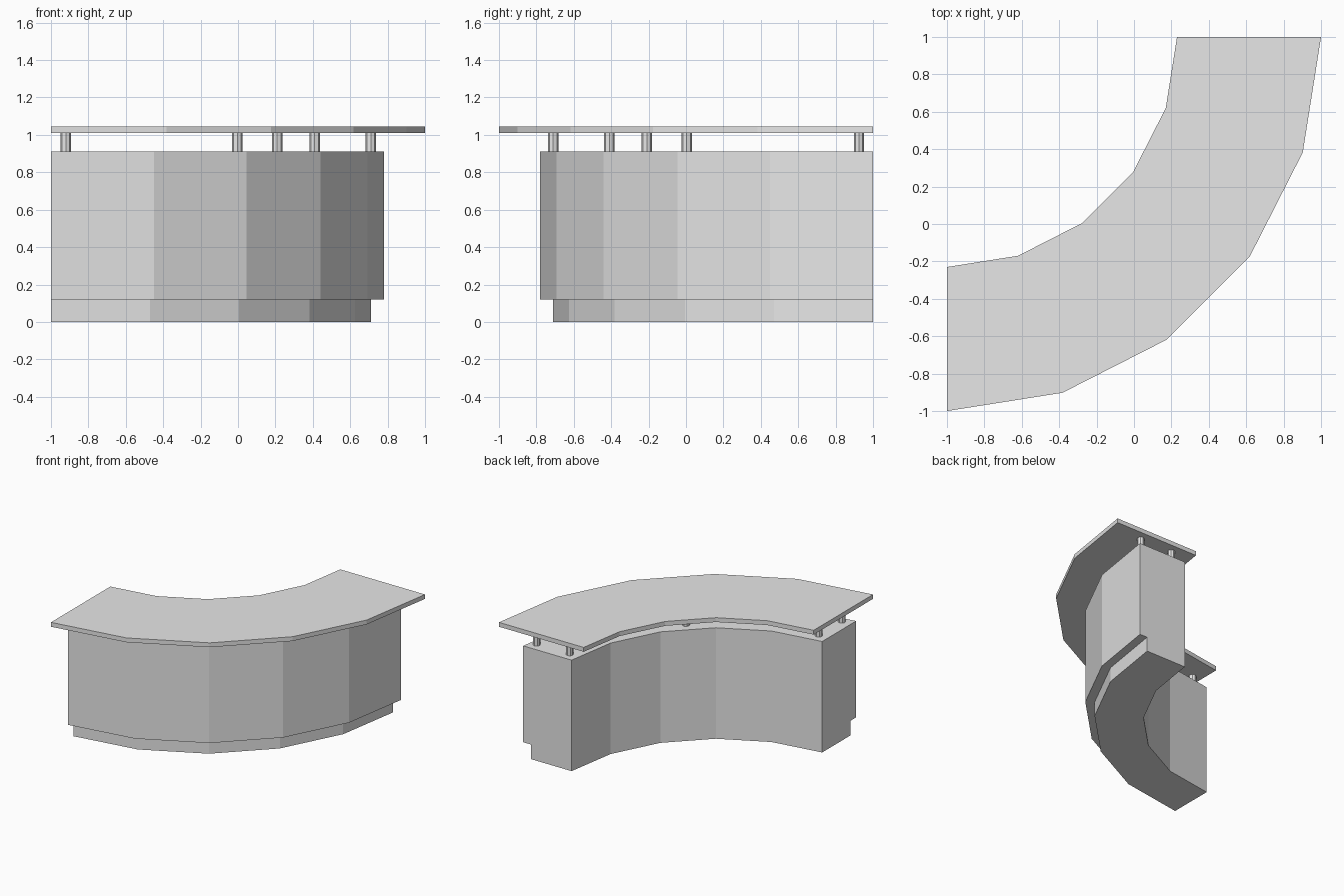
import bpy
import bmesh
from math import sin, cos, pi, radians

cube = bpy.data.objects.get("Cube")
if cube:
    bpy.data.objects.remove(cube, do_unlink=True)

CENTRE = (-1.0, 1.0)   # pivot of the quarter-round plan
SEGMENTS = 5

grey = bpy.data.materials.new("light_grey")
grey.use_nodes = True
grey.diffuse_color = (0.8, 0.8, 0.8, 1)
grey.node_tree.nodes["Principled BSDF"].inputs["Base Color"].default_value = (0.8, 0.8, 0.8, 1)


def polar(radius, angle):
    """Point on the plan, angle measured from the front end of the arc."""
    return CENTRE[0] + radius * sin(angle), CENTRE[1] - radius * cos(angle)


def finish(name, bm):
    bmesh.ops.recalc_face_normals(bm, faces=bm.faces)
    mesh = bpy.data.meshes.new(name)
    bm.to_mesh(mesh)
    bm.free()
    mesh.materials.append(grey)
    obj = bpy.data.objects.new(name, mesh)
    bpy.context.collection.objects.link(obj)
    return obj


def arc_slab(name, inner, outer, bottom, top):
    """Sweep a rectangular section through a faceted quarter turn."""
    bm = bmesh.new()
    section = [(inner, bottom), (outer, bottom), (outer, top), (inner, top)]
    rings = []
    for i in range(SEGMENTS + 1):
        angle = i * pi / 2 / SEGMENTS
        rings.append([bm.verts.new((*polar(r, angle), z)) for r, z in section])
    for a, b in zip(rings, rings[1:]):
        for k in range(4):
            n = (k + 1) % 4
            bm.faces.new((a[k], a[n], b[n], b[k]))
    bm.faces.new(rings[0])
    bm.faces.new(rings[-1])
    return finish(name, bm)


def post(name, x, y):
    bm = bmesh.new()
    bmesh.ops.create_cone(bm, cap_ends=True, segments=8,
                          radius1=0.028, radius2=0.028, depth=0.1)
    bmesh.ops.translate(bm, verts=bm.verts, vec=(x, y, 0.96))
    return finish(name, bm)


# Plinth, counter body and raised top
arc_slab("plinth", 1.34, 1.71, 0.0, 0.12)
arc_slab("counter_body", 1.34, 1.78, 0.12, 0.912)
arc_slab("counter_top", 1.23, 2.0, 1.01, 1.046)

# Pairs of posts at both ends and the middle
for side, radius in (("inner", 1.41), ("outer", 1.71)):
    post("front_end_post_" + side, -0.92, CENTRE[1] - radius)
    post("middle_post_" + side, *polar(radius, radians(45)))
    post("back_end_post_" + side, CENTRE[0] + radius, 0.925)
